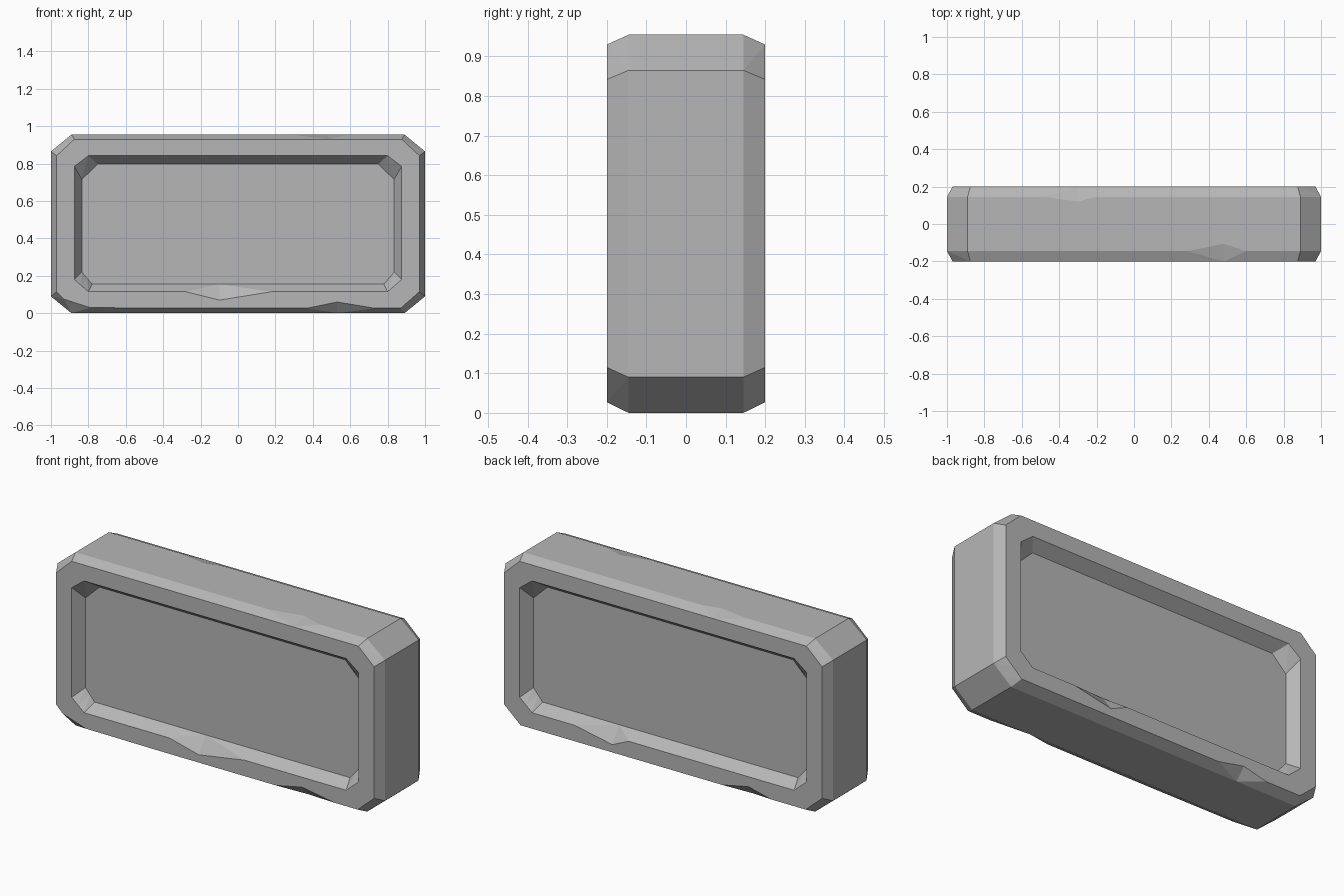
import bpy
import bmesh
from mathutils import Vector

cube = bpy.data.objects.get("Cube")
if cube:
    bpy.data.objects.remove(cube, do_unlink=True)

stone = bpy.data.materials.new("stone_grey")
stone.use_nodes = True
grey = (0.47, 0.47, 0.47, 1)
stone.diffuse_color = grey
stone.node_tree.nodes["Principled BSDF"].inputs["Base Color"].default_value = grey

bm = bmesh.new()


def ring(y, half, low_flat, top_flat, z_low, z_high, low_corner, high_corner, marks):
    """Octagonal outline at depth y, with extra points where the chips sit."""
    low, top = marks
    pts = [(-low_flat, z_low)] + [(x, z_low) for x in low]
    pts += [(low_flat, z_low), (half, low_corner), (half, high_corner), (top_flat, z_high)]
    pts += [(x, z_high) for x in top]
    pts += [(-top_flat, z_high), (-half, high_corner), (-half, low_corner),
            (-(half + low_flat) / 2, (z_low + low_corner) / 2)]
    return [Vector((x, y, z)) for x, z in pts]


def bridge(a, b):
    """Join two rings; bent quads are split so that chips stay small."""
    n = len(a)
    for i in range(n):
        j = (i + 1) % n
        q = [a[i], a[j], b[j], b[i]]
        p = [v.co for v in q]
        bend = (p[1] - p[0]).cross(p[2] - p[0]).normalized().dot(p[3] - p[0])
        if abs(bend) < 1e-4:
            bm.faces.new(q)
        elif bend < 0:
            bm.faces.new([q[0], q[1], q[2]])
            bm.faces.new([q[0], q[2], q[3]])
        else:
            bm.faces.new([q[0], q[1], q[3]])
            bm.faces.new([q[1], q[2], q[3]])


def side(turn, rim_chip, low_chip, top_chip, top_depth, worn_corner):
    """One framed side with its recessed panel; turn = -1 makes the back."""
    marks = (rim_chip + low_chip, top_chip)
    edge = ring(-0.145, 1.0, 0.89, 0.89, 0.0, 0.955, 0.09, 0.865, marks)
    face = ring(-0.2, 0.97, 0.87, 0.875, 0.027, 0.93, 0.115, 0.842, marks)
    rim = ring(-0.2, 0.875, 0.8, 0.8, 0.115, 0.842, 0.18, 0.785, marks)
    floor = ring(-0.137, 0.835, 0.78, 0.75, 0.155, 0.797, 0.22, 0.715, marks)
    # chips: panel rim, lower edge, upper edge
    rim[2].z = 0.07
    face[5].z = 0.06
    edge[12].y += top_depth
    if worn_corner:
        face[0].x, face[0].z = -0.79, 0.03
        face[17].x, face[17].z = -0.93, 0.075
    loops = [[bm.verts.new((p.x * turn, p.y * turn, p.z)) for p in loop]
             for loop in (edge, face, rim, floor)]
    for a, b in zip(loops, loops[1:]):
        bridge(a, b)
    bm.faces.new(loops[-1])
    return loops[0]


front = side(1, [-0.28, -0.1, 0.18], [0.37, 0.53, 0.73], [0.6, 0.48, 0.29], 0.04, True)
back = side(-1, [-0.54, -0.31, -0.21], [0.36, 0.52, 0.66], [0.48, 0.3, 0.2], 0.025, False)

# outer band: eight flat faces joining front and back
corners = [0, 7, 8, 9, 10, 14, 15, 16, 18]
spans = list(zip(corners, corners[1:]))
partners = [0, 7, 6, 5, 4, 3, 2, 1]


def span(loop, k):
    start, end = spans[k]
    return [loop[i % len(loop)] for i in range(start, end + 1)]


for k, m in enumerate(partners):
    bm.faces.new(span(front, k) + span(back, m))

bmesh.ops.recalc_face_normals(bm, faces=bm.faces)
mesh = bpy.data.meshes.new("stone_block")
bm.to_mesh(mesh)
bm.free()
mesh.materials.append(stone)
block = bpy.data.objects.new("stone_block", mesh)
bpy.context.collection.objects.link(block)
